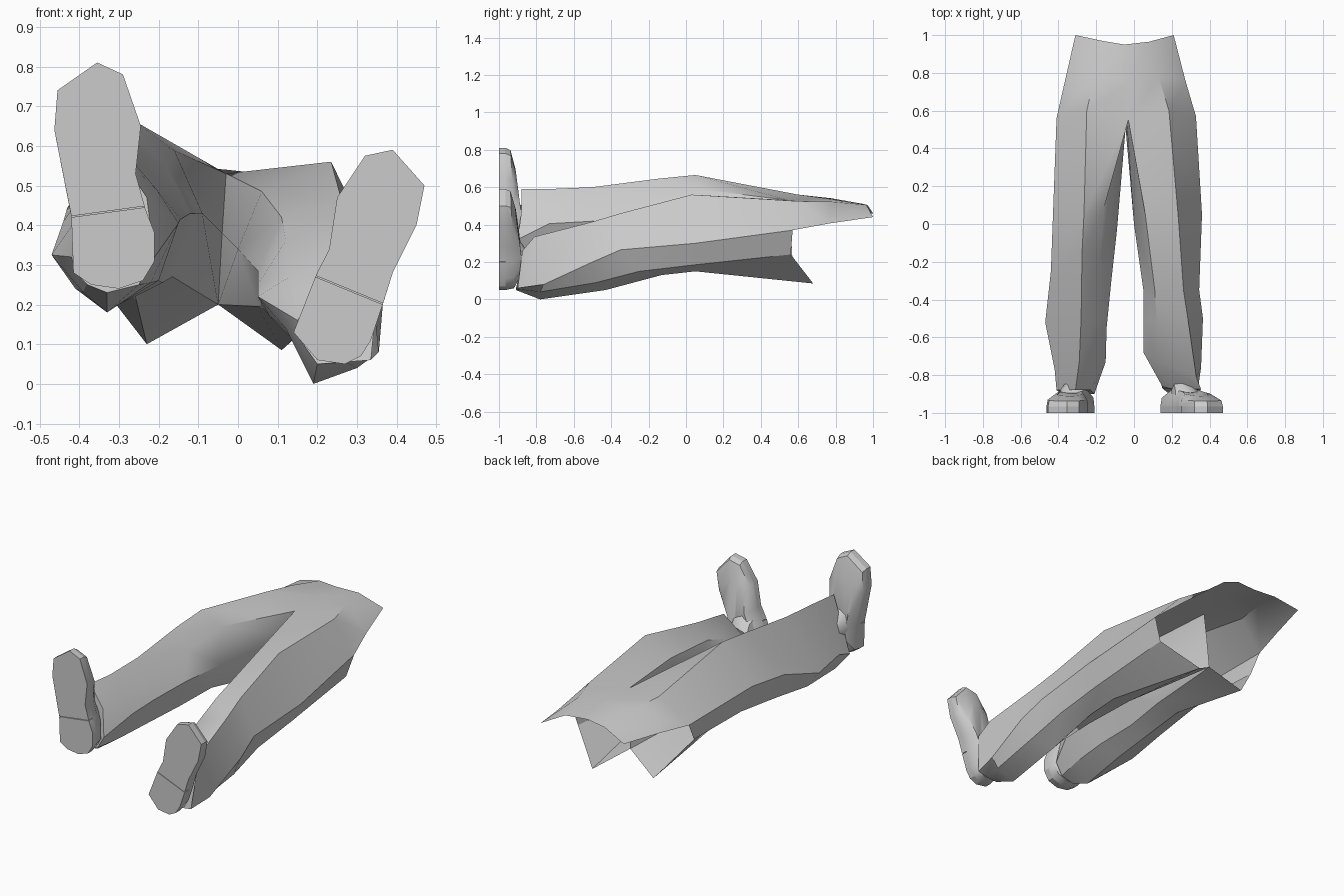
import bpy, bmesh, math
from mathutils import Vector

cube = bpy.data.objects.get("Cube")
if cube:
    bpy.data.objects.remove(cube, do_unlink=True)

grey = bpy.data.materials.new("plain grey")
grey.use_nodes = True
GREY = (0.6, 0.6, 0.6, 1)
grey.diffuse_color = GREY
grey.node_tree.nodes["Principled BSDF"].inputs["Base Color"].default_value = GREY


def finish(name, bm, angle=30):
    bmesh.ops.remove_doubles(bm, verts=bm.verts, dist=0.002)
    bmesh.ops.recalc_face_normals(bm, faces=bm.faces)
    me = bpy.data.meshes.new(name)
    bm.to_mesh(me)
    bm.free()
    ob = bpy.data.objects.new(name, me)
    bpy.context.collection.objects.link(ob)
    me.materials.append(grey)
    bpy.ops.object.select_all(action='DESELECT')
    ob.select_set(True)
    bpy.context.view_layer.objects.active = ob
    bpy.ops.object.shade_smooth_by_angle(angle=math.radians(angle))


def loft(bm, rings, closed=True):
    """Skin a list of equal-length point rings."""
    vs = [[bm.verts.new(p) for p in r] for r in rings]
    n = len(rings[0])
    for a, b in zip(vs, vs[1:]):
        for i in range(n if closed else n - 1):
            j = (i + 1) % n
            bm.faces.new((a[i], a[j], b[j], b[i]))
    return vs


# Leg sections, each: ridge, outer side, lower outer, underside, lower inner, inner side, inner top
FRONT, MID, BACK = (-.03, .55, .53), (-.04, .56, .38), (-.05, .57, .20)
left_leg = [
    [(.185, .60, .525), (.328, .57, .37), (.285, .56, .24), (.11, .68, .085), BACK, MID, FRONT],
    [(.235, .03, .56), (.36, .05, .30), (.30, .05, .185), (.18, .05, .15),
     (.05, .02, .195), (0, 0, .34), (.06, .05, .485)],
    [(.262, -.35, .46), (.345, -.35, .265), (.30, -.25, .15), (.19, -.13, .13),
     (.06, -.30, .195), (.05, -.35, .285), (.11, -.35, .42)],
    [(.285, -.50, .415), (.365, -.50, .20), (.31, -.48, .09), (.20, -.43, .05),
     (.08, -.50, .17), (.05, -.52, .25), (.12, -.52, .36)],
    [(.33, -.81, .335), (.355, -.76, .08), (.30, -.78, .04), (.19, -.78, 0),
     (.12, -.75, .14), (.05, -.68, .22), (.13, -.73, .27)],
    [(.355, -.875, .26), (.335, -.90, .06), (.27, -.91, .055), (.20, -.91, .05),
     (.15, -.87, .12), (.15, -.86, .16), (.19, -.87, .22)],
]
right_leg = [
    [(-.25, .60, .56), (-.41, .56, .425), (-.40, .50, .32), (-.23, .62, .10), BACK, MID, FRONT],
    [(-.265, .05, .665), (-.43, .02, .445), (-.38, .05, .30), (-.26, .05, .225),
     (-.165, 0, .27), (-.09, -.03, .43), (-.16, .08, .588)],
    [(-.275, -.15, .645), (-.44, -.25, .41), (-.395, -.25, .27), (-.28, -.25, .21),
     (-.19, -.25, .255), (-.12, -.30, .43), (-.18, -.18, .545)],
    [(-.28, -.50, .60), (-.47, -.52, .325), (-.41, -.50, .24), (-.30, -.50, .20),
     (-.20, -.52, .26), (-.145, -.55, .415), (-.20, -.50, .50)],
    [(-.29, -.73, .59), (-.42, -.77, .32), (-.39, -.78, .23), (-.33, -.78, .18),
     (-.22, -.75, .255), (-.15, -.73, .405), (-.205, -.74, .49)],
    [(-.31, -.88, .59), (-.41, -.88, .28), (-.38, -.90, .25), (-.33, -.90, .23),
     (-.25, -.90, .25), (-.21, -.90, .32), (-.23, -.88, .47)],
]
hips = [(-.365, .76, .445), (-.21, .78, .54), (-.03, .75, .54), (.13, .78, .522), (.272, .76, .405)]
waist = [(-.31, 1, .46), (-.17, .97, .505), (-.05, .95, .51), (.08, .965, .505), (.21, 1, .44)]

# Trousers: two legs joined at the crotch, with an open waist
bm = bmesh.new()
for leg in (left_leg, right_leg):
    vs = loft(bm, leg)
    bm.faces.new(vs[-1])
L, R = left_leg[0], right_leg[0]
loft(bm, [[R[1], R[0], FRONT, L[0], L[1]], hips, waist], closed=False)
finish("trousers", bm)

# Shoe outlines (x, z), heel first; the first and last points meet the heel seam
left_heel = [(.365, .20), (.335, .11), (.31, .07), (.27, .05), (.20, .06), (.14, .13), (.195, .27)]
left_fore = [(.195, .27), (.23, .34), (.25, .47), (.32, .575), (.39, .59),
             (.47, .50), (.45, .40), (.39, .28), (.365, .20)]
right_heel = [(-.42, .42), (-.415, .28), (-.37, .25), (-.30, .24), (-.24, .26), (-.21, .31),
              (-.21, .38), (-.235, .445)]
right_fore = [(-.235, .445), (-.258, .53), (-.245, .65), (-.29, .78), (-.355, .81),
              (-.455, .74), (-.463, .64), (-.42, .42)]


def slab(name, pts, y0, y1):
    bm = bmesh.new()
    vs = loft(bm, [[(x, y, z) for x, z in pts] for y in (y0, y1)])
    bm.faces.new(vs[0])
    finish(name, bm)


def shoe(side, heel, fore, top):
    h0 = Vector(heel[0]).lerp(Vector(heel[-1]), .5)
    toe = max((Vector(p) for p in fore), key=lambda p: (p - h0).length)
    axis = toe - h0
    # Sole and heel plates with a thin seam between them
    gap = axis.normalized() * .003
    slab(side + "_heel", heel, -1, -.965)
    slab(side + "_sole", [Vector(p) + gap if i in (0, len(fore) - 1) else p
                          for i, p in enumerate(fore)], -1, -.965)
    # Upper: domed over the toes, rising toward the ankle
    outline = [Vector(p) for p in heel[:-1] + fore[:-1]]
    mid = sum(outline, Vector((0, 0))) / len(outline)
    rings = []
    for scale, toe_y, heel_y in ((1, -.965, -.965), (.96, -.938, -.92), (.66, -.912, -.88)):
        ring = []
        for p in outline:
            q = mid + (p - mid) * scale
            t = min(max((p - h0).dot(axis) / axis.length_squared, 0), 1)
            ring.append((q.x, heel_y + (toe_y - heel_y) * t, q.y))
        rings.append(ring)
    bm = bmesh.new()
    vs = loft(bm, rings)
    bm.faces.new(vs[0])
    bmesh.ops.triangulate(bm, faces=[bm.faces.new(vs[-1])])
    finish(side + "_shoe_upper", bm, 40)
    # Ankle running from the shoe into the trouser leg
    bm = bmesh.new()
    tube = []
    for y, r, k in ((-.95, .10, 0), (-.88, .085, .25), (-.82, .055, 1)):
        c = h0.lerp(Vector(top), k)
        tube.append([(c.x + r * .85 * math.cos(a), y, c.y + r * math.sin(a))
                     for a in (math.tau * i / 8 for i in range(8))])
    loft(bm, tube)
    finish(side + "_ankle", bm, 40)


shoe("left", left_heel, left_fore, (.24, .16))
shoe("right", right_heel, right_fore, (-.30, .38))
